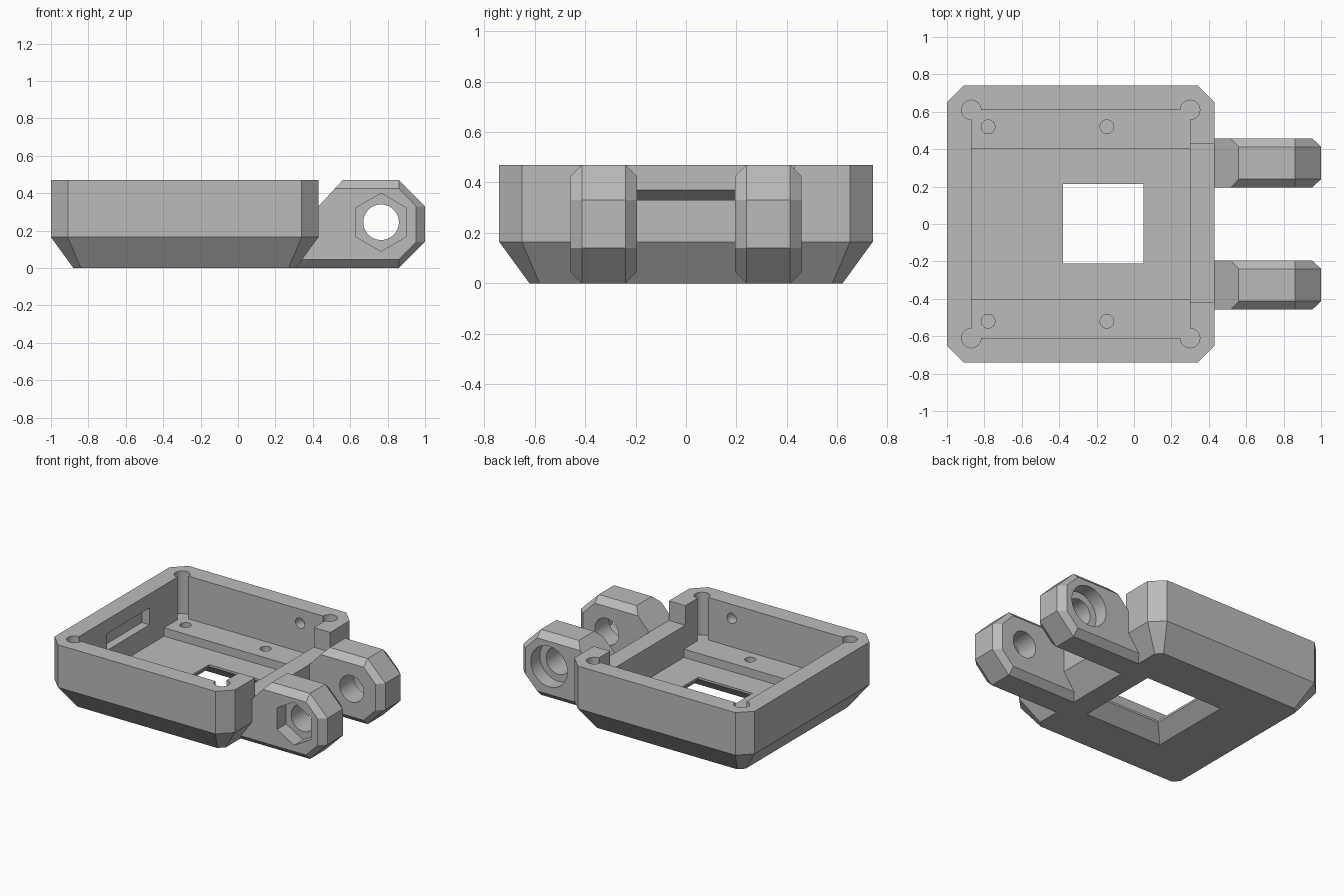
import bpy, bmesh, math
from mathutils import Vector

cube = bpy.data.objects.get("Cube")
if cube:
    bpy.data.objects.remove(cube, do_unlink=True)

grey = bpy.data.materials.new("plain grey")
grey.use_nodes = True
TONE = (0.5, 0.5, 0.5, 1)
grey.diffuse_color = TONE
grey.node_tree.nodes["Principled BSDF"].inputs["Base Color"].default_value = TONE


def loft(name, rings):
    """Closed solid skinned through rings of equal point count."""
    bm = bmesh.new()
    loops = [[bm.verts.new(p) for p in ring] for ring in rings]
    n = len(loops[0])
    for a, b in zip(loops, loops[1:]):
        for i in range(n):
            j = (i + 1) % n
            bm.faces.new((a[i], a[j], b[j], b[i]))
    bm.faces.new(loops[0])
    bm.faces.new(loops[-1])
    bmesh.ops.recalc_face_normals(bm, faces=bm.faces)
    mesh = bpy.data.meshes.new(name)
    bm.to_mesh(mesh)
    bm.free()
    mesh.materials.append(grey)
    obj = bpy.data.objects.new(name, mesh)
    bpy.context.collection.objects.link(obj)
    return obj


def rect(x0, x1, y0, y1, z, c=0.0):
    """Rectangle at height z, with its corners cut by c when given."""
    if not c:
        return [(x0, y0, z), (x1, y0, z), (x1, y1, z), (x0, y1, z)]
    return [(x0 + c, y0, z), (x1 - c, y0, z), (x1, y0 + c, z), (x1, y1 - c, z),
            (x1 - c, y1, z), (x0 + c, y1, z), (x0, y1 - c, z), (x0, y0 + c, z)]


def box(x0, x1, y0, y1, z0, z1):
    return loft("cutter", [rect(x0, x1, y0, y1, z) for z in (z0, z1)])


def rod(start, end, r, n=32):
    """Regular n-sided rod along y or z, with a corner pointing up."""
    a, b = Vector(start), Vector(end)
    along_z = abs(b.z - a.z) > abs(b.y - a.y)
    ring = []
    for i in range(n):
        t = 2 * math.pi * i / n
        s, c = r * math.sin(t), r * math.cos(t)
        ring.append(Vector((s, c, 0) if along_z else (s, 0, c)))
    return loft("cutter", [[a + p for p in ring], [b + p for p in ring]])


def cut(obj, cutters):
    bpy.context.view_layer.objects.active = obj
    for c in cutters:
        mod = obj.modifiers.new("cut", 'BOOLEAN')
        mod.operation, mod.solver, mod.object = 'DIFFERENCE', 'EXACT', c
        bpy.ops.object.modifier_apply(modifier=mod.name)
        bpy.data.objects.remove(c, do_unlink=True)


def finish(obj):
    bpy.ops.object.select_all(action='DESELECT')
    obj.select_set(True)
    bpy.context.view_layer.objects.active = obj
    bpy.ops.object.shade_smooth_by_angle(angle=math.radians(25))


# Tray: cut-corner shell with a tapered underside
LEDGE, FLOOR, TOP = 0.165, 0.105, 0.47
tray = loft("tray", [rect(-0.88, 0.31, -0.62, 0.62, 0, 0.04),
                     rect(-1, 0.43, -0.74, 0.74, LEDGE, 0.09),
                     rect(-1, 0.43, -0.74, 0.74, TOP, 0.09)])
X0, X1, Y = -0.87, 0.30, 0.61
cutters = [
    box(X0, X1, -Y, Y, LEDGE, 0.6),              # main cavity
    box(X0, X1, -0.405, 0.405, FLOOR, 0.3),      # sunken floor
    box(0.2, 0.6, -0.42, 0.43, 0.33, 0.6),       # lowered side wall
    box(-0.38, 0.05, -0.21, 0.215, -0.1, 0.3),   # window
    loft("cutter", [rect(-0.485, 0.155, -0.315, 0.32, -0.01),
                    rect(-0.38, 0.05, -0.21, 0.215, 0.09)]),  # window flare
]
# Inner pocket with a sloping roof
pocket = [(-0.8, 0.25), (-0.93, 0.25), (-0.93, 0.33), (X0, 0.37), (-0.8, 0.37)]
cutters.append(loft("cutter", [[(x, y, z) for x, z in pocket] for y in (-0.24, 0.24)]))
# Corner bores, ledge holes and side wall holes
for s in (-1, 1):
    for x in (X0, X1):
        cutters.append(rod((x, s * Y, LEDGE), (x, s * Y, 0.6), 0.052))
    for x in (-0.78, -0.145):
        cutters.append(rod((x, s * 0.52, 0.07), (x, s * 0.52, 0.3), 0.037, 24))
    cutters.append(rod((0.065, s * 0.5, 0.37), (0.065, s * 0.68, 0.37), 0.037, 24))
cut(tray, cutters)
finish(tray)

# Hinge lugs: bevelled profile across the width
outer = [(0.31, 0), (0.86, 0), (1, 0.14), (1, 0.33), (0.86, TOP),
         (0.56, TOP), (0.43, 0.33), (0.31, 0.33)]
inner = [(0.31, 0.045), (0.86, 0.045), (0.953, 0.14), (0.953, 0.33), (0.86, 0.425),
         (0.518, 0.425), (0.43, 0.33), (0.31, 0.33)]
NEAR, FAR, BEVEL = 0.195, 0.458, 0.045
PX, PZ = 0.765, 0.245
for name, s, sides, r in (("front_lug", -1, 6, 0.155), ("back_lug", 1, 48, 0.145)):
    sections = [(NEAR, inner), (NEAR + BEVEL, outer), (FAR - BEVEL, outer), (FAR, inner)]
    lug = loft(name, [[(x, s * y, z) for x, z in prof] for y, prof in sections])
    # Pin hole, plus a nut recess or round counterbore on the outside
    cut(lug, [rod((PX, s * 0.1, PZ), (PX, s * 0.6, PZ), 0.095, 48),
              rod((PX, s * 0.355, PZ), (PX, s * 0.6, PZ), r, sides)])
    finish(lug)
